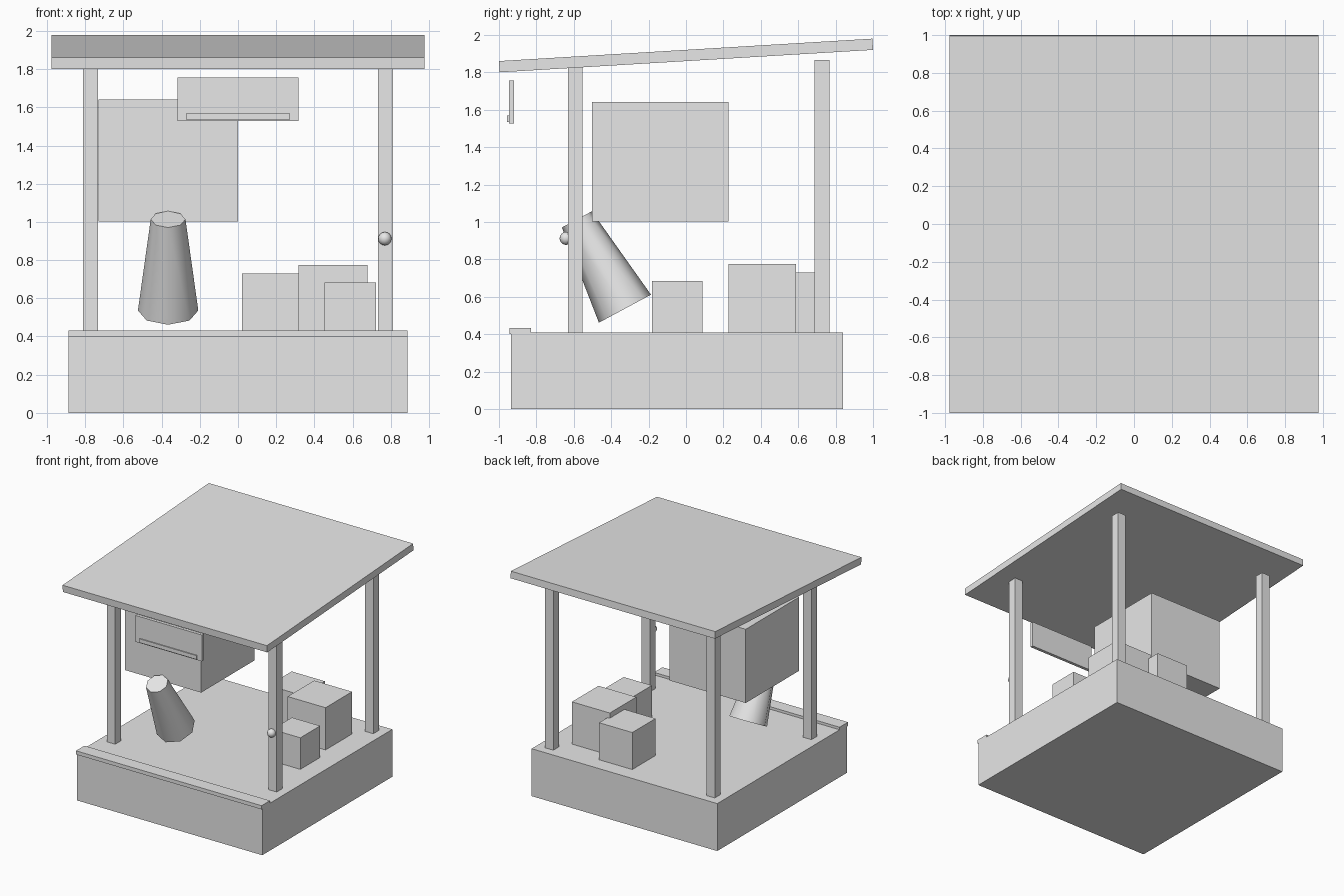
import bpy
import math

if "Cube" in bpy.data.objects:
    bpy.data.objects.remove(bpy.data.objects["Cube"])

# single flat colour
grey = bpy.data.materials.new("plain_grey")
grey.diffuse_color = (0.8, 0.8, 0.8, 1)
grey.use_nodes = True
grey.node_tree.nodes["Principled BSDF"].inputs["Base Color"].default_value = grey.diffuse_color


def finish(name):
    ob = bpy.context.object
    ob.name = name
    ob.data.materials.append(grey)
    return ob


def box(name, x, y, z, tilt=0.0):
    """Box from (min, max) ranges, optionally tilted about x."""
    centre = [(r[0] + r[1]) / 2 for r in (x, y, z)]
    bpy.ops.mesh.primitive_cube_add(size=1, location=centre)
    ob = finish(name)
    ob.scale = [r[1] - r[0] for r in (x, y, z)]
    bpy.ops.object.transform_apply(location=False, rotation=False, scale=True)
    ob.rotation_euler.x = tilt
    return ob


# platform and front lip
box("platform", (-0.887, 0.887), (-0.935, 0.84), (0, 0.41))
box("front_lip", (-0.887, 0.887), (-0.945, -0.83), (0.40, 0.432))

# sloping roof
box("roof", (-0.977, 0.977), (-1, 1), (1.86, 1.92), math.atan(0.06))

# posts
for side, x in (("left", -0.772), ("right", 0.772)):
    for end, y, top in (("front", -0.592, 1.825), ("back", 0.727, 1.866)):
        box(f"{end}_{side}_post", (x - 0.04, x + 0.04),
            (y - 0.039, y + 0.039), (0.40, top))

# large hanging box
box("hanging_box", (-0.73, 0), (-0.503, 0.227), (1.003, 1.64))

# sign board with a narrow strip
box("sign_board", (-0.317, 0.317), (-0.947, -0.92), (1.527, 1.755))
box("sign_strip", (-0.272, 0.272), (-0.956, -0.94), (1.535, 1.568))

# crates: left, front corner, height
for name, x, y, s in (("medium_crate", 0.02, 0.388, 0.317),
                      ("large_crate", 0.316, 0.227, 0.362),
                      ("small_crate", 0.453, -0.181, 0.27)):
    box(name, (x, x + s), (y, y + s), (0.41, 0.413 + s))

# tilted tapered drum
bpy.ops.mesh.primitive_cone_add(vertices=8, radius1=0.158, radius2=0.091, depth=0.542,
                                location=(-0.366, -0.455, 0.775),
                                rotation=(math.radians(28.3), 0, 0))
finish("tapered_drum")
bpy.ops.object.shade_smooth_by_angle(angle=math.radians(60))

# knob on the front right post
bpy.ops.mesh.primitive_uv_sphere_add(segments=16, ring_count=8, radius=0.035,
                                     location=(0.769, -0.641, 0.912))
finish("post_knob")
bpy.ops.object.shade_smooth_by_angle(angle=math.radians(60))
